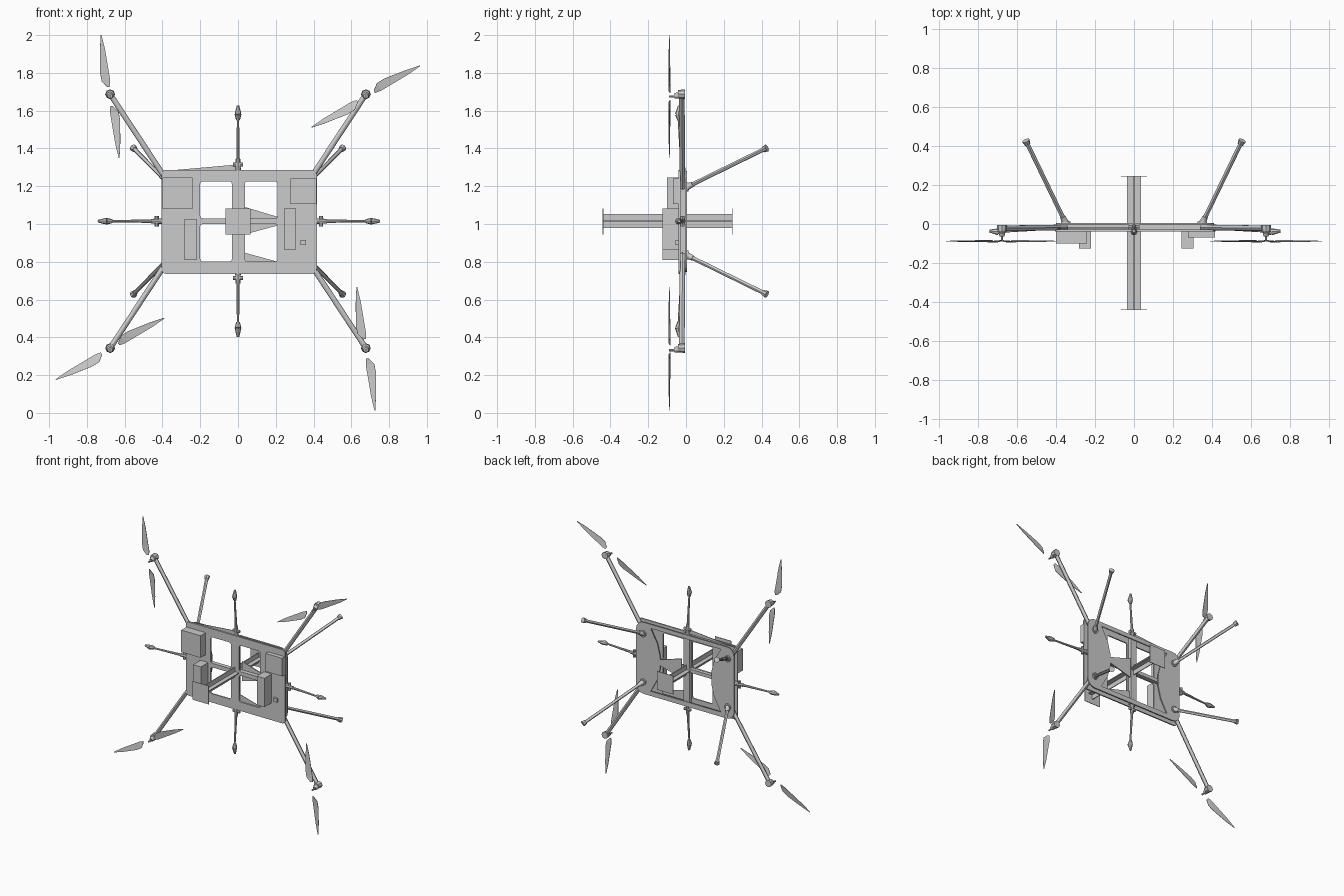
import bpy, bmesh, math
from mathutils import Vector

if "Cube" in bpy.data.objects:
    bpy.data.objects.remove(bpy.data.objects["Cube"])

CZ = 1.015  # height of the airframe centre


def link(name, mesh):
    ob = bpy.data.objects.new(name, mesh)
    bpy.context.collection.objects.link(ob)
    return ob


def box(name, x0, x1, y0, y1, z0, z1):
    bpy.ops.mesh.primitive_cube_add(size=1, location=((x0+x1)/2, (y0+y1)/2, (z0+z1)/2))
    ob = bpy.context.object
    ob.name = name
    ob.scale = (x1-x0, y1-y0, z1-z0)
    return ob


def rod(name, a, b, r1, r2=None, n=12):
    a, b = Vector(a), Vector(b)
    bpy.ops.mesh.primitive_cone_add(vertices=n, radius1=r1, radius2=r1 if r2 is None else r2,
                                    depth=(b-a).length, location=(a+b)/2)
    ob = bpy.context.object
    ob.name = name
    ob.rotation_euler = (b-a).to_track_quat('Z', 'Y').to_euler()
    if n > 8:
        bpy.ops.object.shade_smooth_by_angle()
    return ob


def plate(name, loops, y, thick):
    """Flat sheet in the x-z plane; the first loop is the outline, the rest are holes."""
    cu = bpy.data.curves.new(name, 'CURVE')
    cu.dimensions, cu.fill_mode, cu.extrude = '2D', 'BOTH', thick/2
    for pts in loops:
        sp = cu.splines.new('POLY')
        sp.points.add(len(pts)-1)
        for p, (x, z) in zip(sp.points, pts):
            p.co = (x, z, 0, 1)
        sp.use_cyclic_u = True
    tmp = link(name + "_curve", cu)
    mesh = bpy.data.meshes.new_from_object(tmp.evaluated_get(bpy.context.evaluated_depsgraph_get()))
    bpy.data.objects.remove(tmp)
    ob = link(name, mesh)
    ob.rotation_euler.x = math.pi/2
    ob.location.y = y
    return ob


def rounded(x0, x1, z0, z1, r, n=5):
    pts = []
    for cx, cz, s in ((x1-r, z1-r, 0), (x0+r, z1-r, 90), (x0+r, z0+r, 180), (x1-r, z0+r, 270)):
        for i in range(n):
            a = math.radians(s + 90*i/(n-1))
            pts.append((cx + r*math.cos(a), cz + r*math.sin(a)))
    return pts


# front plate with four windows
wins = [rounded(x0, x1, z0, z1, .012, 3) for x0, x1 in ((-.2, -.032), (.036, .21))
        for z0, z1 in ((.802, 1.0), (1.03, 1.225))]
plate("front_plate", [rounded(-.405, .417, .736, 1.287, .025)] + wins, -.034, .010)

# back plate with one bow-sided opening, its centre wedge and lower sliver
side = [(.29, 1.25), (.235, 1.15), (.212, 1.06), (.212, .97), (.235, .88), (.29, .78)]
bow = side + [(-x, z) for x, z in reversed(side)]
plate("back_plate", [rounded(-.40, .41, .745, 1.28, .06), bow], .0, .008)
plate("back_wedge", [[(.036, 1.09), (.22, 1.035), (.22, .995), (.036, .945)]], .0, .008)
plate("lower_sliver", [[(.02, .852), (.21, .80), (.21, .775), (.02, .775)]], -.02, .004)
plate("top_fillet", [[(-.40, 1.28), (0, 1.315), (.02, 1.28)]], -.02, .004)

# cross beams between the plates
box("upright_beam", -.025, .025, -.03, -.004, .75, 1.28)
box("cross_beam", -.40, .41, -.03, -.004, 1.002, 1.028)

# central mast: crossed fins capped by square ends
box("mast_fin_flat", -.035, .035, -.44, .245, CZ-.003, CZ+.003)
box("mast_fin_upright", -.003, .003, -.44, .245, CZ-.037, CZ+.037)
for name, y in (("mast_front_cap", -.44), ("mast_back_cap", .245)):
    box(name, -.067, .067, y-.002, y+.002, .944, 1.082)

# equipment boxes on the front
box("battery_box", -.40, -.24, -.10, -.038, 1.08, 1.245)
box("left_module", -.283, -.22, -.125, -.038, .81, 1.027)
box("right_module", .243, .306, -.125, -.038, .866, 1.082)
box("upper_module", .277, .415, -.07, -.038, 1.105, 1.24)
box("small_sensor", .33, .36, -.055, -.038, .888, .916)


def propeller(name, x, z, angle):
    """Two twisted blades: distance, leading offset, trailing offset, pitch."""
    secs = [(.052, .006, -.008, .008), (.085, .032, -.013, .009), (.13, .034, -.012, .007),
            (.25, .017, -.010, .004), (.33, .001, -.003, 0)]
    bm = bmesh.new()
    for k in (0, math.pi):
        a = math.radians(angle) + k
        d, n = Vector((math.cos(a), 0, math.sin(a))), Vector((-math.sin(a), 0, math.cos(a)))
        rows = [[bm.verts.new(d*r + n*l + Vector((0, -p/2, 0))),
                 bm.verts.new(d*r + n*t + Vector((0, p/2, 0)))] for r, l, t, p in secs]
        for p, q in zip(rows, rows[1:]):
            bm.faces.new((p[0], p[1], q[1], q[0]))
    me = bpy.data.meshes.new(name)
    bm.to_mesh(me)
    bm.free()
    ob = link(name, me)
    ob.location = (x, -.088, z)
    s = ob.modifiers.new("thickness", 'SOLIDIFY')
    s.thickness, s.offset = .003, 0


for sx in (-1, 1):
    for sz in (-1, 1):
        tag = ("left" if sx < 0 else "right") + ("_lower" if sz < 0 else "_upper")
        # rotor arm, motor, shaft and propeller
        ex, ez = sx*.677, CZ + sz*.672
        rod(tag + "_arm", (sx*.35, -.018, CZ + sz*.175), (ex, -.022, ez), .0145)
        rod(tag + "_arm_cap", (ex, -.005, ez), (ex, -.042, ez), .026, .022, 8)
        rod(tag + "_motor", (ex, -.042, ez - .006), (ex, -.062, ez - .01), .018, .013)
        rod(tag + "_prop_hub", (ex, -.062, ez - .012), (ex, -.09, ez - .012), .006, n=8)
        propeller(tag + "_propeller", ex, CZ - .008 + sz*.668, 98.5 if sx*sz < 0 else 29.7)
        # landing leg with socket and foot
        a, b = Vector((sx*.35, .004, CZ + sz*.18)), Vector((sx*.550, .418, CZ + sz*.383))
        d = (b-a).normalized()
        rod(tag + "_leg", a, b, .011)
        rod(tag + "_leg_flange", a, a + Vector((0, .010, 0)), .024)
        rod(tag + "_leg_socket", a, a + d*.04, .018, .014)
        rod(tag + "_foot", b - d*.012, b + d*.012, .015, .020, 8)

# four side booms with clamp brackets and pointed pods
for name, u, base in (("right", Vector((1, 0, 0)), .40), ("left", Vector((-1, 0, 0)), .39),
                      ("top", Vector((0, 0, 1)), .26), ("bottom", Vector((0, 0, -1)), .26)):
    v = Vector((abs(u.z), 0, abs(u.x)))

    def at(r, y):
        return Vector((0, y, CZ)) + u*(base + r)
    rod(name + "_boom", at(-.05, -.014), at(.275, -.038), .011, .006, 8)
    rod(name + "_boom_collar", at(.0, -.017), at(.07, -.022), .016, .012, 8)
    rod(name + "_clamp_bar", at(.04, -.018) - v*.027, at(.04, -.018) + v*.027, .011, n=8)
    rod(name + "_pod_base", at(.275, -.036), at(.305, -.04), .010, .018, 8)
    rod(name + "_pod_tip", at(.305, -.04), at(.352, -.036), .018, .007, 8)
